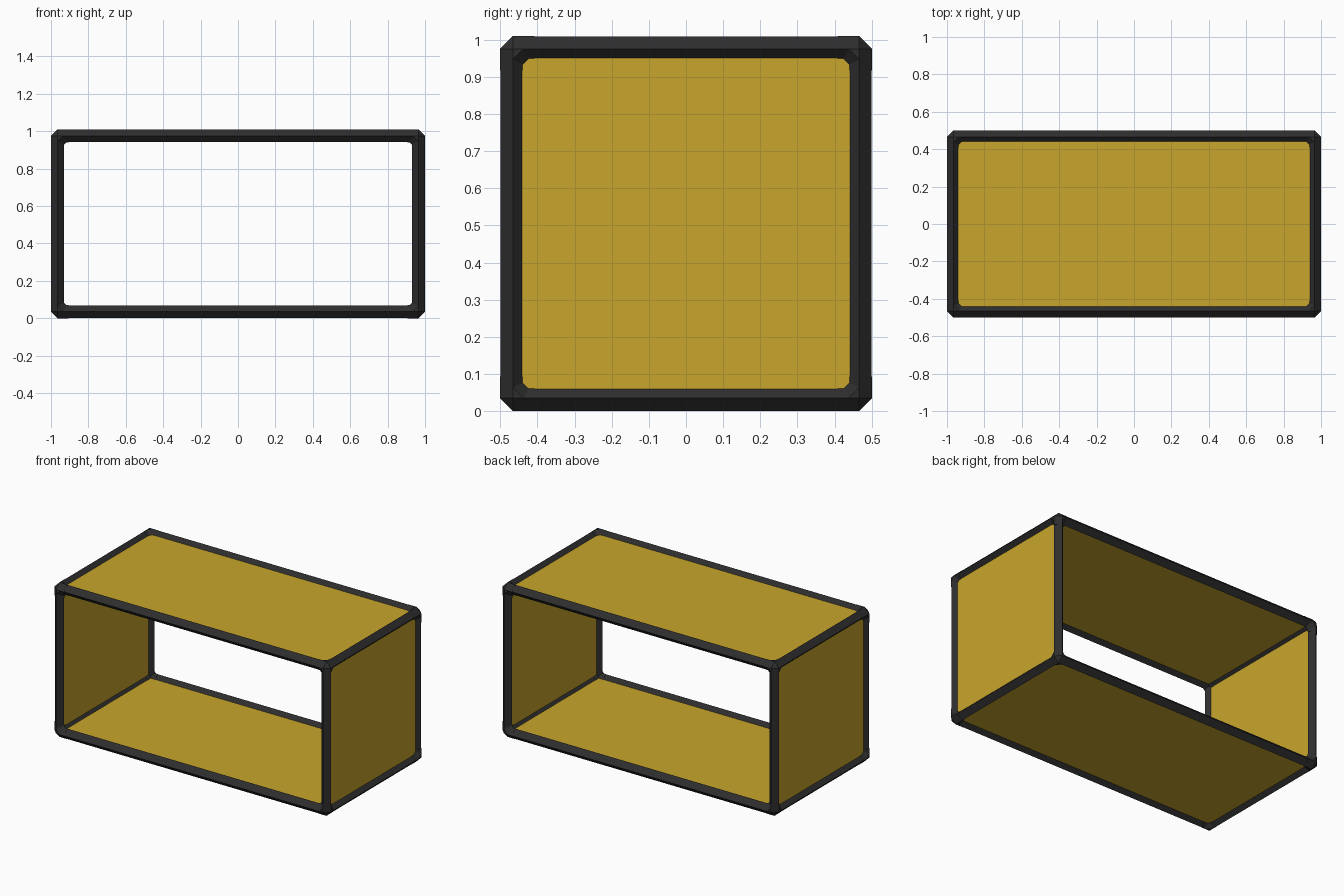
import bpy, bmesh
from itertools import product
from mathutils import Vector

if "Cube" in bpy.data.objects:
    bpy.data.objects.remove(bpy.data.objects["Cube"], do_unlink=True)

HALF = Vector((0.965, 0.466, 0.47))   # frame axes, measured from the middle
MID = Vector((0, 0, 0.505))
R = 0.035                             # corner joint radius
BAR_R = 0.0338                        # bar radius, slightly slimmer
ARM = 0.058                           # length of each joint arm
PANEL = 0.018                         # panel thickness
AXES = "xyz"


def material(name, color, roughness):
    mat = bpy.data.materials.new(name)
    mat.use_nodes = True
    mat.diffuse_color = (*color, 1)
    node = mat.node_tree.nodes["Principled BSDF"]
    node.inputs["Base Color"].default_value = (*color, 1)
    node.inputs["Roughness"].default_value = roughness
    return mat


black = material("black_plastic", (0.027, 0.027, 0.027), 0.6)
yellow = material("mustard_yellow", (0.58, 0.38, 0.025), 0.6)


def unit(axis, length=1.0):
    v = Vector((0, 0, 0))
    v[axis] = length
    return v


def add_hull(bm, points):
    verts = [bm.verts.new(p) for p in points]
    res = bmesh.ops.convex_hull(bm, input=verts)
    loose = {e for e in res["geom_interior"] + res["geom_unused"]
             if isinstance(e, bmesh.types.BMVert)}
    bmesh.ops.delete(bm, geom=list(loose), context="VERTS")


def finish(bm, name, mat, location):
    bmesh.ops.recalc_face_normals(bm, faces=bm.faces[:])
    mesh = bpy.data.meshes.new(name)
    bm.to_mesh(mesh)
    bm.free()
    mesh.materials.append(mat)
    obj = bpy.data.objects.new(name, mesh)
    obj.location = location
    bpy.context.collection.objects.link(obj)


def diamond(axis, radius, offset):
    """Four ridge points of a diamond section across an axis."""
    return [unit(a, s * radius) + unit(axis, offset)
            for a in range(3) if a != axis for s in (-1, 1)]


# Corner joints: octahedral core, three arms and a filleted web between arms
for signs in product((-1, 1), repeat=3):
    bm = bmesh.new()
    add_hull(bm, [unit(a, s * R) for a in range(3) for s in (-1, 1)])
    for a in range(3):
        add_hull(bm, diamond(a, R, 0) + diamond(a, R, -signs[a] * ARM))
        b, c = (a + 1) % 3, (a + 2) % 3
        out = unit(a, signs[a] * R)
        inb, inc = unit(b, -signs[b]), unit(c, -signs[c])
        web = 0.028
        add_hull(bm, [Vector((0, 0, 0)), out, out + inb * web, out + inc * web,
                      out + (inb + inc) * web * 0.32,
                      inb * (R + 0.012) + inc * R, inb * R + inc * (R + 0.012),
                      inb * (R + 0.012), inc * (R + 0.012)])
    place = Vector(s * h for s, h in zip(signs, HALF)) + MID
    side = ("right", "left")[signs[0] > 0]
    depth = ("front", "back")[signs[1] > 0]
    level = ("bottom", "top")[signs[2] > 0]
    finish(bm, f"corner_{level}_{depth}_{side}", black, place)

# Edge bars: four along each axis, tucked into the joints
for a in range(3):
    b, c = (a + 1) % 3, (a + 2) % 3
    reach = HALF[a] - ARM / 2
    for i, (sb, sc) in enumerate(product((-1, 1), repeat=2)):
        bm = bmesh.new()
        add_hull(bm, diamond(a, BAR_R, -reach) + diamond(a, BAR_R, reach))
        finish(bm, f"bar_{AXES[a]}_{i + 1}", black,
               MID + unit(b, sb * HALF[b]) + unit(c, sc * HALF[c]))

# Panels: top, bottom and both ends, open at front and back
for axis, names in ((0, ("right_panel", "left_panel")),
                    (2, ("bottom_panel", "top_panel"))):
    for name, s in zip(names, (-1, 1)):
        size = HALF * 2
        size[axis] = PANEL
        bm = bmesh.new()
        bmesh.ops.create_cube(bm, size=1)
        bmesh.ops.scale(bm, vec=size, verts=bm.verts[:])
        finish(bm, name, yellow, MID + unit(axis, s * HALF[axis]))
